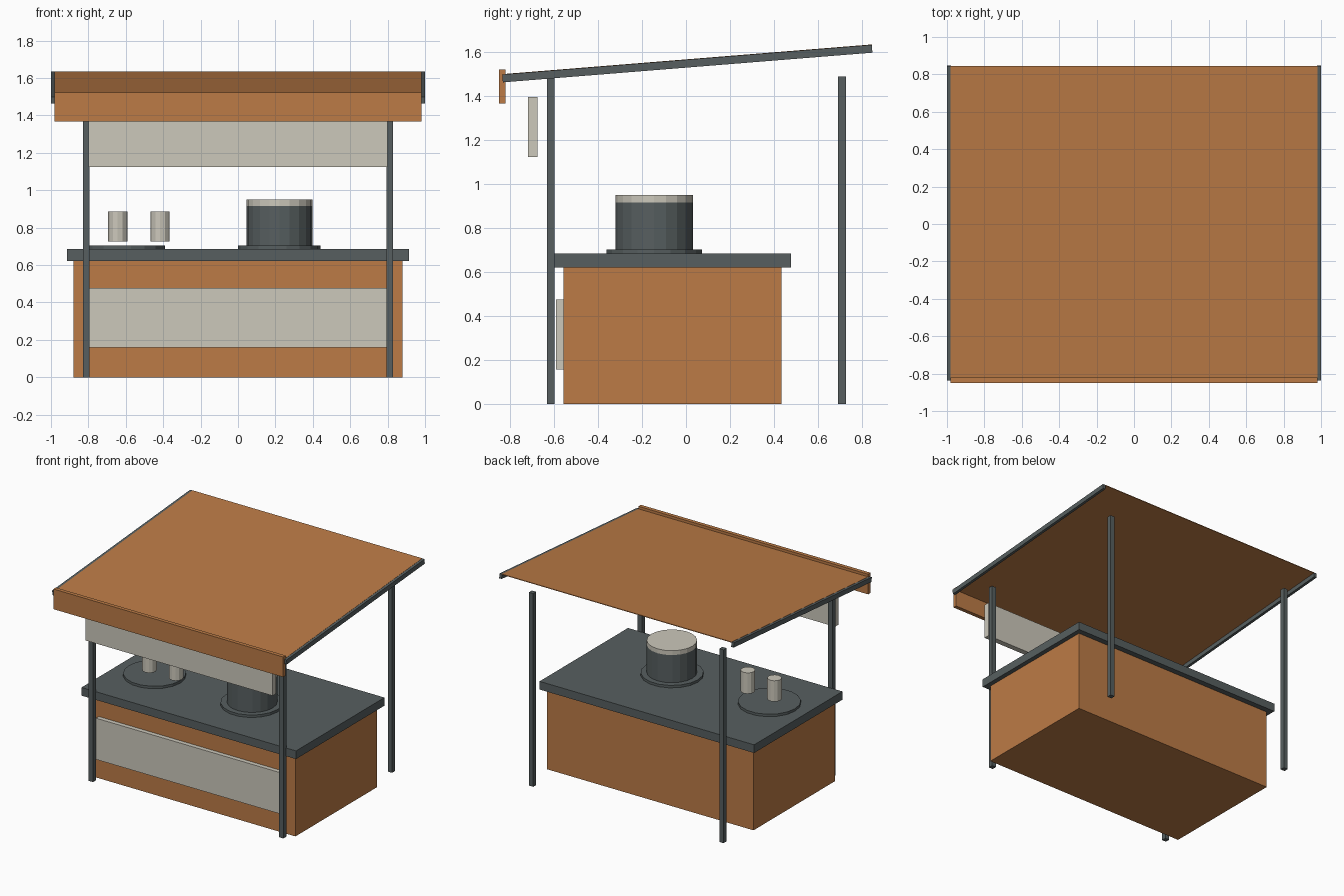
import bpy, math

if "Cube" in bpy.data.objects:
    bpy.data.objects.remove(bpy.data.objects["Cube"])


def material(name, r, g, b):
    def lin(c):
        c /= 255
        return c / 12.92 if c <= 0.04045 else ((c + 0.055) / 1.055) ** 2.4
    m = bpy.data.materials.new(name)
    m.diffuse_color = (lin(r), lin(g), lin(b), 1)
    m.use_nodes = True
    m.node_tree.nodes["Principled BSDF"].inputs["Base Color"].default_value = m.diffuse_color
    return m


ORANGE = material("orange wood", 188, 123, 70)
GREY = material("dark grey metal", 87, 95, 96)
CREAM = material("cream", 204, 200, 187)


def box(name, mat, x, y, z):
    """Box from (min, max) pairs on each axis."""
    bpy.ops.mesh.primitive_cube_add(size=1, location=[sum(p) / 2 for p in (x, y, z)])
    o = bpy.context.object
    o.name = name
    o.scale = [p[1] - p[0] for p in (x, y, z)]
    bpy.ops.object.transform_apply(location=False, rotation=False, scale=True)
    o.data.materials.append(mat)
    return o


def cylinder(name, mat, x, y, r, z0, z1, sides):
    bpy.ops.mesh.primitive_cylinder_add(vertices=sides, radius=r, depth=z1 - z0,
                                        location=(x, y, (z0 + z1) / 2),
                                        rotation=(0, 0, math.pi / 2))
    o = bpy.context.object
    o.name = name
    o.data.materials.append(mat)
    return o


# Counter with its front panel and worktop
box("counter_body", ORANGE, (-0.88, 0.88), (-0.557, 0.434), (0, 0.622))
box("counter_front_panel", CREAM, (-0.798, 0.798), (-0.591, -0.556), (0.158, 0.476))
box("worktop", GREY, (-0.915, 0.915), (-0.6, 0.477), (0.622, 0.685))

# Four posts
for side, sx in (("left", -1), ("right", 1)):
    for end, y in (("front", -0.615), ("back", 0.71)):
        x = sx * 0.812
        box(f"{end}_{side}_post", GREY, (x - 0.018, x + 0.018),
            (y - 0.018, y + 0.018), (0, 1.49))

# Sloping roof: thin sheet between two side rails
PITCH = math.atan2(0.135, 1.681)


def slope(o, offset=0.0):
    o.rotation_euler.x = PITCH
    o.location.y = 0.006 - offset * math.sin(PITCH)
    o.location.z = 1.549 + offset * math.cos(PITCH)


slope(box("roof_sheet", ORANGE, (-0.98, 0.98), (-0.843, 0.843), (0, 0.005)), 0.017)
for side, sx in (("left", -1), ("right", 1)):
    x0, x1 = sorted((sx * 0.979, sx * 1.0))
    slope(box(f"{side}_roof_rail", GREY, (x0, x1), (-0.843, 0.843), (0, 0.036)))

# Front fascia and hanging board
box("front_fascia", ORANGE, (-0.98, 0.98), (-0.85, -0.82), (1.367, 1.522))
box("hanging_board", CREAM, (-0.798, 0.798), (-0.718, -0.675), (1.124, 1.397))

# Two hot plates, a lidded pot and two cups
for name, x in (("left_hot_plate", -0.61), ("right_hot_plate", 0.22)):
    cylinder(name, GREY, x, -0.145, 0.22, 0.685, 0.704, 18)
cylinder("pot", GREY, 0.222, -0.145, 0.176, 0.704, 0.917, 20)
cylinder("pot_lid", CREAM, 0.222, -0.145, 0.176, 0.917, 0.951, 20)
for name, x in (("left_cup", -0.643), ("right_cup", -0.416)):
    cylinder(name, CREAM, x, -0.16, 0.051, 0.725, 0.886, 12)
